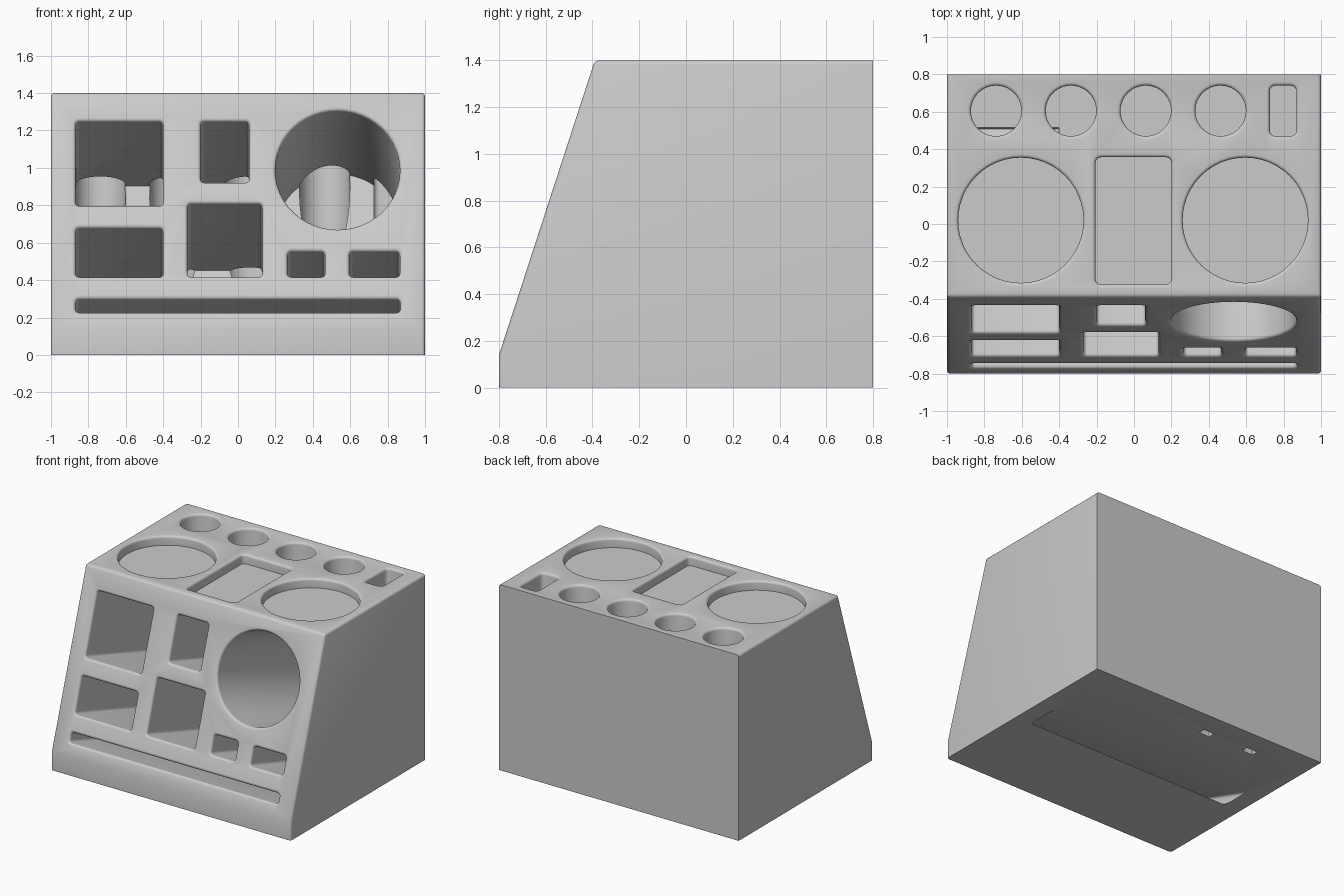
import bpy, bmesh, math
from mathutils import Matrix, Vector

if "Cube" in bpy.data.objects:
    bpy.data.objects.remove(bpy.data.objects["Cube"])

SLOPE = Vector((0, 0.41, 1.26)).normalized()      # up along the sloped front
NORMAL = Vector((1, 0, 0)).cross(SLOPE)           # out of the sloped front


def new_object(name, bm):
    bmesh.ops.recalc_face_normals(bm, faces=bm.faces)
    mesh = bpy.data.meshes.new(name)
    bm.to_mesh(mesh)
    bm.free()
    obj = bpy.data.objects.new(name, mesh)
    bpy.context.collection.objects.link(obj)
    return obj


def make_body():
    # side profile pulled across the width
    profile = [(-0.8, 0), (-0.8, 0.14), (-0.39, 1.4), (0.8, 1.4), (0.8, 0)]
    bm = bmesh.new()
    face = bm.faces.new([bm.verts.new((-1, y, z)) for y, z in profile])
    pulled = bmesh.ops.extrude_face_region(bm, geom=[face])
    for v in pulled["geom"]:
        if isinstance(v, bmesh.types.BMVert):
            v.co.x = 1
    # soften the edges around the front and the top
    soft = []
    for e in bm.edges:
        m = (e.verts[0].co + e.verts[1].co) / 2
        side = abs(abs(m.x) - 1) < 1e-4 and m.z > 0.01 and m.y < 0.79
        ridge = abs(m.x) < 1e-4 and abs(m.z - 1.4) < 1e-4 and m.y < 0
        if side or ridge:
            soft.append(e)
    bmesh.ops.bevel(bm, geom=soft, offset=0.018, segments=3, profile=0.5,
                    affect='EDGES')
    return new_object("organiser_body", bm)


def outline(w, h, corner, grow, steps):
    pts = []
    for k, (sx, sy) in enumerate([(1, 1), (-1, 1), (-1, -1), (1, -1)]):
        for i in range(steps + 1):
            a = math.pi / 2 * (k + i / steps)
            r = corner + grow
            p = Vector((sx * (w / 2 - corner) + r * math.cos(a),
                        sy * (h / 2 - corner) + r * math.sin(a)))
            if not pts or (p - pts[-1]).length > 1e-5:
                pts.append(p)
    if (pts[0] - pts[-1]).length < 1e-5:
        pts.pop()
    return pts


def make_cutter(name, w, h, depth, matrix, corner=0.02, lip=0.018):
    # pocket-shaped plug with a rounded flare at its mouth
    steps = 4 if corner < 0.1 else 12
    rings = [(-depth, 0)]
    for i in range(5):
        a = math.pi / 2 * i / 4
        rings.append((-lip + lip * math.sin(a), lip * (1 - math.cos(a))))
    rings.append((0.05, lip))
    bm = bmesh.new()
    loops = [[bm.verts.new(matrix @ Vector((p.x, p.y, z)))
              for p in outline(w, h, corner, g, steps)] for z, g in rings]
    n = len(loops[0])
    for lo, hi in zip(loops, loops[1:]):
        for i in range(n):
            j = (i + 1) % n
            bm.faces.new((lo[i], lo[j], hi[j], hi[i]))
    bm.faces.new(loops[0][::-1])
    bm.faces.new(loops[-1])
    obj = new_object(name, bm)
    obj.hide_render = True
    return obj


def front_matrix(x, z):
    y = -0.8 + (z - 0.14) * 0.41 / 1.26
    m = Matrix((Vector((1, 0, 0)), SLOPE, NORMAL)).transposed().to_4x4()
    m.translation = (x, y, z)
    return m


body = make_body()
cutters = []

# pockets in the sloped front: x0, x1, z0, z1, depth
front_pockets = [
    (-0.868, -0.40, 0.80, 1.25, 1.12),
    (-0.20, 0.06, 0.925, 1.25, 1.12),
    (-0.868, -0.40, 0.42, 0.68, 1.28),
    (-0.27, 0.13, 0.42, 0.81, 1.16),
    (0.265, 0.465, 0.42, 0.555, 1.1),
    (0.595, 0.865, 0.42, 0.555, 1.1),
    (-0.868, 0.868, 0.23, 0.30, 1.15),
]
for x0, x1, z0, z1, d in front_pockets:
    cutters.append(make_cutter("front_pocket_cutter", x1 - x0, (z1 - z0) / SLOPE.z, d,
                               front_matrix((x0 + x1) / 2, (z0 + z1) / 2)))
# large round front pocket
cutters.append(make_cutter("round_pocket_cutter", 0.666, 0.666, 1.1,
                           front_matrix(0.533, 0.99), corner=0.333))


def top(x, y):
    return Matrix.Translation((x, y, 1.4))


# shallow trays in the top
for x in (-0.605, 0.595):
    cutters.append(make_cutter("round_tray_cutter", 0.67, 0.67, 0.07,
                               top(x, 0.02), corner=0.335))
cutters.append(make_cutter("square_tray_cutter", 0.406, 0.68, 0.07, top(-0.003, 0.017), corner=0.03))

# deep pen holes along the back
for i in range(4):
    cutters.append(make_cutter("pen_hole_cutter", 0.27, 0.27, 1.35,
                               top(-0.737 + 0.4 * i, 0.605), corner=0.135))
cutters.append(make_cutter("square_hole_cutter", 0.142, 0.27, 1.35, top(0.797, 0.605), corner=0.03))

# two small openings in the underside
for x in (-0.525, -0.14):
    m = Matrix.Translation((x, 0.605, 0)) @ Matrix.Rotation(math.pi, 4, 'X')
    cutters.append(make_cutter("base_opening_cutter", 0.09, 0.05, 0.1, m, corner=0.005, lip=0.001))

# carve everything out of the body
bpy.context.view_layer.objects.active = body
body.select_set(True)
for c in cutters:
    mod = body.modifiers.new("carve", 'BOOLEAN')
    mod.operation = 'DIFFERENCE'
    mod.solver = 'EXACT'
    mod.object = c
    bpy.ops.object.modifier_apply(modifier=mod.name)
for c in cutters:
    bpy.data.objects.remove(c, do_unlink=True)

bpy.ops.object.shade_smooth_by_angle(angle=math.radians(30))
